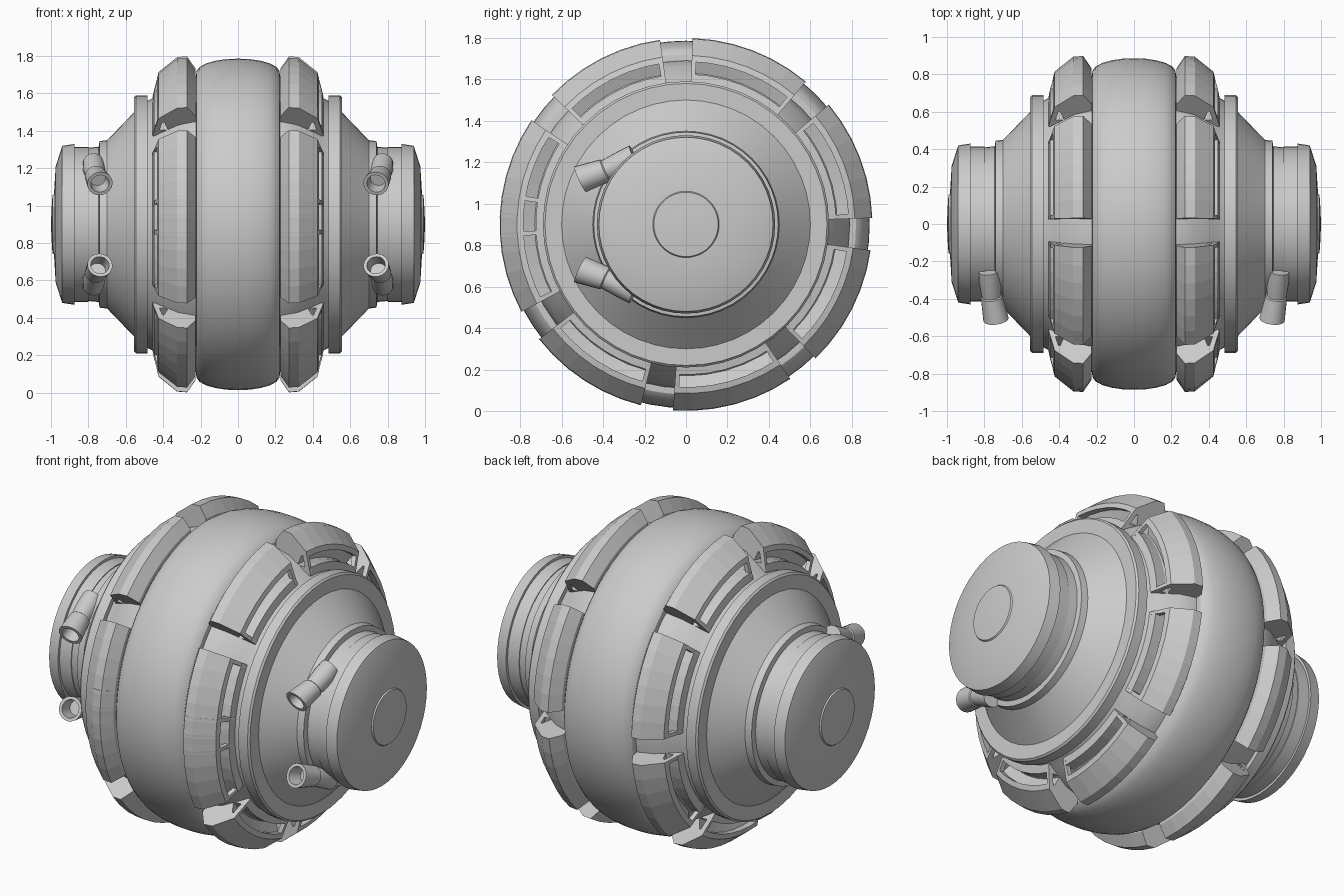
import bpy, bmesh, math
from mathutils import Vector

if "Cube" in bpy.data.objects:
    bpy.data.objects.remove(bpy.data.objects["Cube"])

CZ = 0.9  # height of the x-running main axis


def polar(x, r, deg):
    a = math.radians(deg)
    return (x, r * math.cos(a), CZ + r * math.sin(a))


def finish(name, bm, smooth=None):
    bmesh.ops.remove_doubles(bm, verts=bm.verts, dist=1e-5)
    bmesh.ops.recalc_face_normals(bm, faces=bm.faces)
    me = bpy.data.meshes.new(name)
    bm.to_mesh(me)
    bm.free()
    ob = bpy.data.objects.new(name, me)
    bpy.context.collection.objects.link(ob)
    if smooth:
        bpy.ops.object.select_all(action='DESELECT')
        ob.select_set(True)
        bpy.context.view_layer.objects.active = ob
        bpy.ops.object.shade_smooth_by_angle(angle=math.radians(smooth))
    return ob


def lathe(name, profile, n=48):
    """Revolve an (x, r) profile about the main axis."""
    bm = bmesh.new()
    rings = [[bm.verts.new(polar(x, r, 360 * i / n)) for i in range(n)] for x, r in profile]
    for a, b in zip(rings, rings[1:]):
        for i in range(n):
            j = (i + 1) % n
            bm.faces.new((a[i], a[j], b[j], b[i]))
    return finish(name, bm, 25)


def arc_sweep(bm, section, a0, a1, steps):
    """Sweep a closed (x, r) section from angle a0 to a1, with end caps."""
    rings = [[bm.verts.new(polar(x, r, a0 + (a1 - a0) * k / steps)) for x, r in section]
             for k in range(steps + 1)]
    n = len(section)
    for a, b in zip(rings, rings[1:]):
        for i in range(n):
            j = (i + 1) % n
            bm.faces.new((a[i], a[j], b[j], b[i]))
    bm.faces.new(rings[0])
    bm.faces.new(rings[-1])


def tube(name, path, radii, n=20):
    """Round tube through path points, one radius per point."""
    pts = [Vector(p) for p in path]
    bm = bmesh.new()
    rings = []
    axis = (pts[-1] - pts[0]).normalized()
    side = axis.cross(Vector((0, 0, 1))).normalized()
    up = side.cross(axis)
    for p, r in zip(pts, radii):
        rings.append([bm.verts.new(p + r * (math.cos(t) * side + math.sin(t) * up))
                      for t in (2 * math.pi * i / n for i in range(n))])
    for a, b in zip(rings, rings[1:]):
        for i in range(n):
            j = (i + 1) % n
            bm.faces.new((a[i], a[j], b[j], b[i]))
    bm.faces.new(rings[0])
    bm.faces.new(rings[-1])
    return finish(name, bm, 35)


# Bulging central band
half = [(0.0, 0.886), (0.06, 0.884), (0.12, 0.875), (0.17, 0.861), (0.205, 0.842),
        (0.222, 0.82), (0.225, 0.79), (0.225, 0.70)]
lathe("central_band", [(-x, r) for x, r in half[:0:-1]] + half, 64)

# Stepped side housing: shoulder, collar ring, cone, neck, end cap, centre disc
HOUSING = [(0.2, 0.79), (0.235, 0.79), (0.32, 0.765), (0.42, 0.70), (0.455, 0.675),
           (0.485, 0.66), (0.485, 0.69), (0.545, 0.69), (0.555, 0.68), (0.555, 0.60),
           (0.69, 0.46), (0.70, 0.45), (0.74, 0.445), (0.745, 0.415), (0.80, 0.41),
           (0.80, 0.415), (0.875, 0.415), (0.875, 0.43), (0.94, 0.42), (0.975, 0.31),
           (0.984, 0.16), (0.992, 0.155), (0.997, 0.08), (1.0, 0.0)]

# Tread pad sections: sloped plate, lower rail and end strut
PLATE = [(0.228, 0.72), (0.228, 0.835), (0.272, 0.899), (0.325, 0.895), (0.425, 0.815),
         (0.432, 0.785), (0.395, 0.785), (0.37, 0.72)]
RAIL = [(0.37, 0.69), (0.37, 0.725), (0.448, 0.725), (0.456, 0.68)]
STRUT = [(0.425, 0.81), (0.456, 0.69), (0.43, 0.69), (0.40, 0.80)]

for s, side in ((1, "right"), (-1, "left")):
    lathe(f"{side}_housing", [(s * x, r) for x, r in HOUSING], 48)

    # Eight pads stepped by 48 degrees, so two overlap at the front
    for k in range(8):
        a0 = 146 - 48 * k
        a1 = a0 + 38
        bm = bmesh.new()
        for section, b0, b1, steps in ((PLATE, a0, a1, 6), (RAIL, a0, a1, 6),
                                       (STRUT, a0, a0 + 1.6, 1), (STRUT, a1 - 1.6, a1, 1)):
            arc_sweep(bm, [(s * x, r) for x, r in section], b0, b1, steps)
        finish(f"{side}_tread_pad_{k + 1}", bm)

    # Flared hollow nozzles, mirrored above and below the axis
    for m, level in ((1, "upper"), (-1, "lower")):
        path = [(0.775, -0.25, 0.33), (0.77, -0.30, 0.30), (0.762, -0.385, 0.262),
                (0.761, -0.39, 0.26), (0.738, -0.51, 0.218), (0.738, -0.51, 0.218),
                (0.750, -0.43, 0.246)]
        tube(f"{side}_{level}_nozzle", [(s * x, y, CZ + m * z) for x, y, z in path],
             [0.055, 0.06, 0.052, 0.058, 0.068, 0.05, 0.042])
